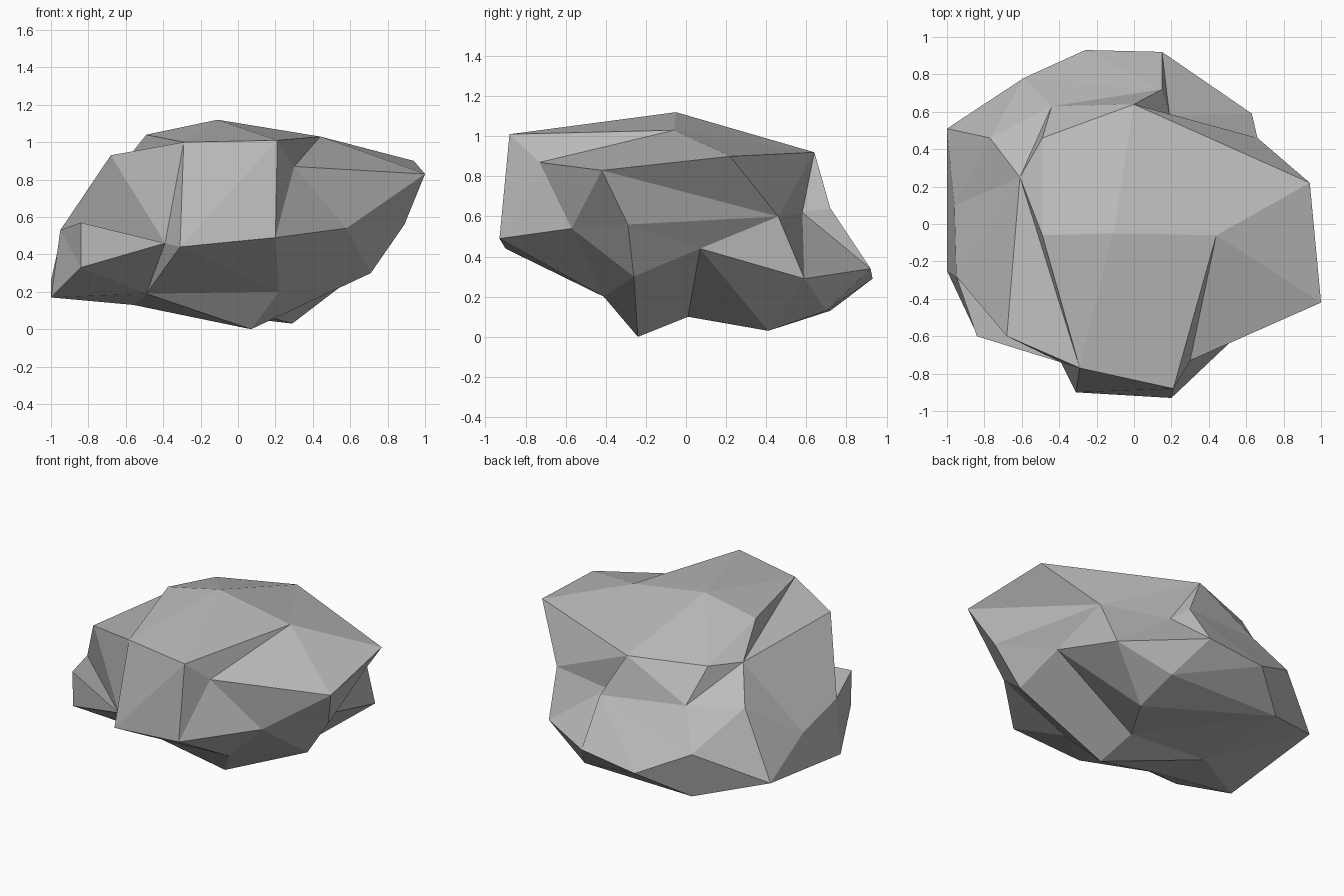
import bpy, bmesh
from mathutils import Vector

if "Cube" in bpy.data.objects:
    bpy.data.objects.remove(bpy.data.objects["Cube"], do_unlink=True)

# Corner points of the boulder, grouped by zone
top = dict(
    peak=(-.11, -.05, 1.12), crown_east=(.44, -.06, 1.03), crown_west=(-.49, -.06, 1.04),
    brow=(.21, -.88, 1.01), brow_west=(-.29, -.77, 1), shoulder=(-.68, -.6, .93),
    cheek=(.3, -.73, .87), prow=(1, -.42, .83), prow_back=(.94, .22, .9),
    rear_brow=(0, .64, .92), saddle=(-.61, .25, .89), saddle_back=(-.49, .46, .91))
sides = dict(
    rear_step=(-.44, .63, .69), nook=(.15, .72, .64), nook_east=(.19, .58, .62),
    rear_hip=(.66, .46, .6), hip_foot=(.63, .59, .29), heel=(.15, .92, .34),
    heel_west=(-.26, .93, .29), rear_flank=(-.59, .78, .45), tail=(-1, .51, .26),
    tail_top=(-.77, .46, .7), west_rib=(-.96, .1, .44), cleft=(-.95, -.28, .53),
    cleft_top=(-.84, -.6, .57), cleft_lip=(-.84, -.59, .33), cleft_end=(-.39, -.74, .46),
    chin_west=(-.31, -.9, .44), chin=(.2, -.93, .49), jaw=(.58, -.57, .54),
    rib=(.89, -.29, .56), hollow=(.68, .07, .44))
underside = dict(
    west_foot=(-1, -.25, .17), rib_foot=(.71, -.26, .3), throat=(.22, -.41, .2),
    keel=(.07, -.24, 0), belly=(.03, .01, .1), keel_back=(.29, .41, .03),
    west_belly=(-.49, -.38, .19), tail_foot=(-.55, .72, .13), heel_foot=(.28, .7, .13),
    belly_west=(-.56, .02, .13))

# Ridges and creases: each corner with the neighbours it must be joined to
creases = dict(
    peak=("brow", "rear_brow"),
    crown_west=("saddle_back", "brow_west"),
    saddle=("brow_west", "shoulder", "rear_step", "tail_top", "west_rib"),
    crown_east=("brow", "cheek", "prow", "prow_back", "rear_brow"),
    rear_brow=("saddle_back", "prow_back", "rear_hip", "nook_east", "nook", "rear_step"),
    nook=("nook_east", "heel"),
    nook_east=("heel", "rear_hip", "hip_foot"),
    rib=("rear_hip", "jaw", "rib_foot"),
    prow=("rear_hip", "jaw", "rib"),
    hollow=("rib", "rear_hip", "hip_foot", "keel", "belly", "keel_back"),
    cheek=("prow", "jaw", "chin"),
    brow=("chin", "chin_west"),
    jaw=("rib_foot", "chin", "throat"),
    throat=("chin",),
    brow_west=("chin_west", "cleft_end"),
    shoulder=("cleft_end", "cleft_top", "cleft"),
    cleft=("cleft_top", "cleft_end", "cleft_lip", "west_foot", "west_rib"),
    cleft_end=("cleft_top", "cleft_lip", "west_belly"),
    west_belly=("cleft_lip", "chin_west", "west_foot"),
    west_foot=("cleft_lip", "west_rib"),
    tail=("west_rib", "tail_top", "rear_flank"),
    rear_flank=("heel_west",))


def crease(bm, a, b):
    """Turn the edge lying across a and b so that it joins them."""
    if bm.edges.get((a, b)):
        return
    for edge in bm.edges:
        corners = {v for f in edge.link_faces for v in f.verts} - set(edge.verts)
        if corners == {a, b}:
            bmesh.utils.edge_rotate(edge, True)
            return


# Wrap a triangle skin around the corner directions
points = {**top, **sides, **underside}
core = Vector((0, 0, .55))
bm = bmesh.new()
corner = {}
for name, place in points.items():
    ray = Vector(place) - core
    ray.z /= core.z
    corner[name] = bm.verts.new(ray.normalized())
bmesh.ops.convex_hull(bm, input=list(bm.verts), use_existing_faces=False)

# Lay the creases, then push every corner out to its place
for attempt in range(4):
    for start, ends in creases.items():
        for end in ends:
            crease(bm, corner[start], corner[end])
for name, place in points.items():
    corner[name].co = place
bmesh.ops.recalc_face_normals(bm, faces=list(bm.faces))

mesh = bpy.data.meshes.new("boulder")
bm.to_mesh(mesh)
bm.free()
boulder = bpy.data.objects.new("boulder", mesh)
bpy.context.collection.objects.link(boulder)

# Plain stone colour, flat faces
stone = bpy.data.materials.new("grey stone")
stone.use_nodes = True
colour = (.5, .5, .5, 1)
stone.diffuse_color = colour
stone.node_tree.nodes["Principled BSDF"].inputs["Base Color"].default_value = colour
mesh.materials.append(stone)
for face in mesh.polygons:
    face.use_smooth = False
